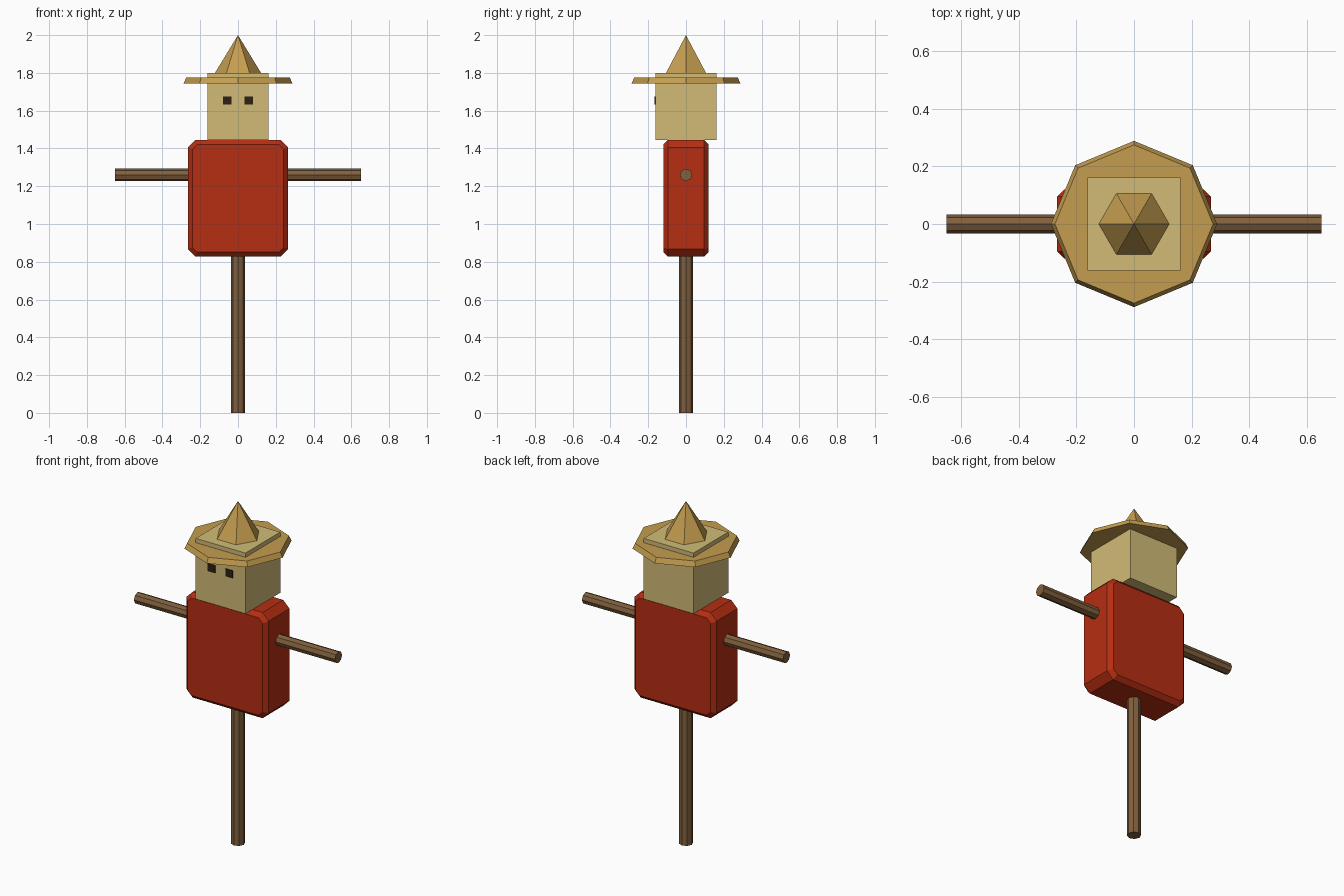
import bpy, bmesh
from math import radians
from mathutils import Matrix

cube = bpy.data.objects.get("Cube")
if cube:
    bpy.data.objects.remove(cube, do_unlink=True)


def material(name, rgb):
    mat = bpy.data.materials.new(name)
    mat.use_nodes = True
    color = (*rgb, 1)
    mat.diffuse_color = color
    bsdf = next(n for n in mat.node_tree.nodes if n.type == 'BSDF_PRINCIPLED')
    bsdf.inputs["Base Color"].default_value = color
    return mat


wood = material("brown_wood", (0.22, 0.115, 0.047))
cloth = material("red_cloth", (0.47, 0.027, 0.006))
sack = material("tan_sack", (0.64, 0.50, 0.18))
straw = material("golden_straw", (0.56, 0.34, 0.08))
dark = material("dark_brown", (0.026, 0.014, 0.006))


def finish(name, bm, mat):
    bmesh.ops.recalc_face_normals(bm, faces=bm.faces)
    mesh = bpy.data.meshes.new(name)
    bm.to_mesh(mesh)
    bm.free()
    mesh.materials.append(mat)
    obj = bpy.data.objects.new(name, mesh)
    bpy.context.scene.collection.objects.link(obj)
    return obj


def box(name, center, size, mat):
    bm = bmesh.new()
    bmesh.ops.create_cube(bm, size=1, matrix=Matrix.Translation(center) @ Matrix.Diagonal((*size, 1)))
    return finish(name, bm, mat)


def cone(name, sides, r1, r2, depth, center, mat, turn=Matrix()):
    bm = bmesh.new()
    bmesh.ops.create_cone(bm, cap_ends=True, segments=sides, radius1=r1, radius2=r2,
                          depth=depth, matrix=Matrix.Translation(center) @ turn)
    return finish(name, bm, mat)


# Upright pole and crossbar arms
cone("pole", 8, 0.038, 0.038, 0.9, (0, 0, 0.45), wood)
cone("arms", 8, 0.033, 0.033, 1.3, (0, 0, 1.26), wood, Matrix.Rotation(radians(90), 4, 'Y'))

# Shirt: stacked chamfered outlines joined from front to back
bm = bmesh.new()
rings = []
for y, inset in ((-0.12, 0.024), (-0.096, 0), (0.096, 0), (0.12, 0.024)):
    w, h, c = 0.266 - inset, 0.309 - inset, 0.04 - inset * 0.6
    corner = [(w, h - c), (w - c, h)]
    outline = corner + [(-x, z) for x, z in reversed(corner)]
    outline += [(-x, -z) for x, z in outline]
    rings.append([bm.verts.new((x, y, 1.136 + z)) for x, z in outline])
for a, b in zip(rings, rings[1:]):
    for i in range(8):
        j = (i + 1) % 8
        bm.faces.new((a[i], a[j], b[j], b[i]))
bm.faces.new(rings[0])
bm.faces.new(rings[-1])
finish("shirt", bm, cloth)

# Head and eyes
box("head", (0, 0, 1.6225), (0.322, 0.322, 0.355), sack)
for side, x in (("left", 0.057), ("right", -0.057)):
    box(side + "_eye", (x, -0.162, 1.654), (0.046, 0.008, 0.044), dark)

# Hat
cone("hat_brim", 8, 0.288, 0.274, 0.03, (0, 0, 1.76), straw)
cone("hat_peak", 6, 0.122, 0, 0.2, (0, 0, 1.9), straw, Matrix.Rotation(radians(30), 4, 'Z'))
